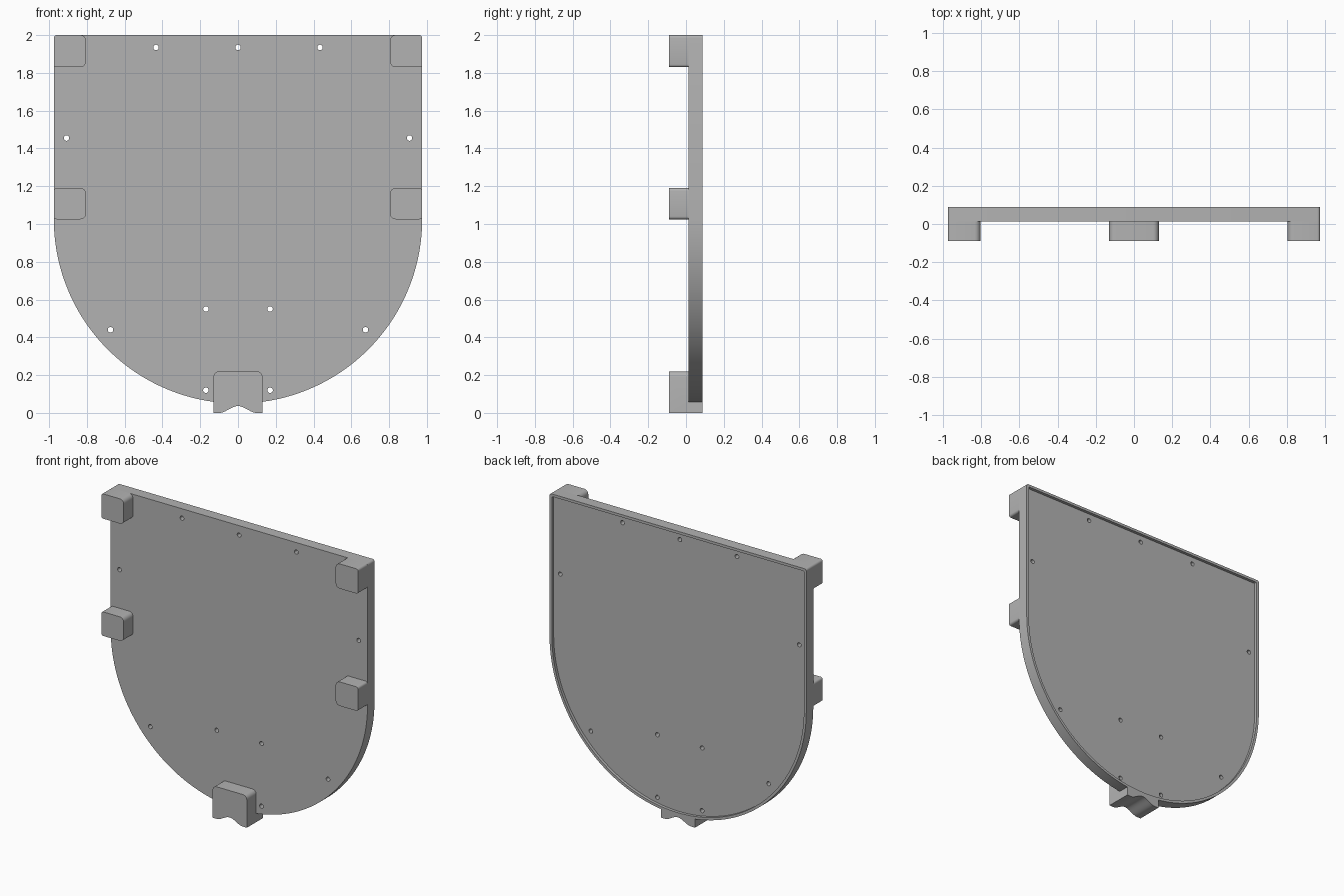
import bpy, bmesh, math

cube = bpy.data.objects.get("Cube")
if cube:
    bpy.data.objects.remove(cube, do_unlink=True)

grey = bpy.data.materials.new("plain grey")
grey.use_nodes = True
COLOUR = (0.45, 0.45, 0.45, 1)
grey.diffuse_color = COLOUR
grey.node_tree.nodes["Principled BSDF"].inputs["Base Color"].default_value = COLOUR

HALF, TOP, ARC_Z = 0.975, 2.0, 1.025      # plate outline
FRONT, FACE, BACK = -0.09, 0.012, 0.088   # depth levels


def arc(cx, cz, r, start, end, steps):
    """Points on an arc in the x-z plane, angles in degrees."""
    return [(cx + r * math.cos(math.radians(start + (end - start) * i / steps)),
             cz + r * math.sin(math.radians(start + (end - start) * i / steps)))
            for i in range(steps + 1)]


def extrude(name, outline, y0, y1):
    """Solid made from an x-z outline between two depths."""
    bm = bmesh.new()
    face = bm.faces.new([bm.verts.new((x, y0, z)) for x, z in outline])
    grown = bmesh.ops.extrude_face_region(bm, geom=[face])["geom"]
    bmesh.ops.translate(bm, vec=(0, y1 - y0, 0),
                        verts=[v for v in grown if isinstance(v, bmesh.types.BMVert)])
    bmesh.ops.recalc_face_normals(bm, faces=bm.faces[:])
    mesh = bpy.data.meshes.new(name)
    bm.to_mesh(mesh)
    bm.free()
    mesh.materials.append(grey)
    obj = bpy.data.objects.new(name, mesh)
    bpy.context.collection.objects.link(obj)
    return obj


def combine(target, tool, operation):
    """Apply a boolean and discard the tool."""
    mod = target.modifiers.new(operation, 'BOOLEAN')
    mod.operation, mod.solver, mod.object = operation, 'EXACT', tool
    bpy.context.view_layer.objects.active = target
    bpy.ops.object.modifier_apply(modifier=mod.name)
    bpy.data.objects.remove(tool, do_unlink=True)


def shield(inset, corner):
    """Square-topped, round-bottomed outline."""
    h, t = HALF - inset, TOP - inset
    return (arc(0, ARC_Z, h, 180, 360, 96)
            + arc(h - corner, t - corner, corner, 0, 90, 5)
            + arc(corner - h, t - corner, corner, 90, 180, 5))


def pad_outline(side, z0, z1):
    """Pad with soft inner corners and nearly square outer ones."""
    r, s, inner = 0.03, 0.015, 0.805
    pts = (arc(inner + r, z0 + r, r, 180, 270, 6)
           + arc(HALF - s, z0 + s, s, 270, 360, 4)
           + arc(HALF - s, z1 - s, s, 0, 90, 4)
           + arc(inner + r, z1 - r, r, 90, 180, 6))
    return [(side * x, z) for x, z in pts]


# Main plate
plate = extrude("back_plate", shield(0, 0.015), FACE, BACK)

# Bottom foot block with an arched underside
w, r, height, span = 0.13, 0.03, 0.22, 0.1
arch = [(-span + 2 * span * i / 24,
         0.018 * (1 - math.cos(math.pi * i / 12))) for i in range(25)]
foot = extrude("foot", [(-w, 0)] + arch + [(w, 0)]
               + arc(w - r, height - r, r, 0, 90, 6)
               + arc(r - w, height - r, r, 90, 180, 6), FRONT, BACK)
combine(plate, foot, 'UNION')

# Shallow recess in the back, leaving a thin rim
combine(plate, extrude("recess", shield(0.018, 0.008), BACK - 0.02, BACK + 0.1), 'DIFFERENCE')

# Screw holes
holes = [(0, 1.935)] + [(s * x, z) for s in (-1, 1) for x, z in
         ((0.434, 1.935), (0.908, 1.455), (0.675, 0.44), (0.17, 0.55), (0.17, 0.12))]
for x, z in holes:
    combine(plate, extrude("hole", arc(x, z, 0.0145, 0, 345, 23), -0.2, 0.2), 'DIFFERENCE')

# Standoff pads on both sides
parts = [plate]
for side, label in ((-1, "right"), (1, "left")):
    for level, z0, z1 in (("upper", 1.83, TOP), ("lower", 1.025, 1.19)):
        parts.append(extrude(f"{level}_{label}_pad", pad_outline(side, z0, z1), FRONT, FACE))

# Smooth curves with sharp edges kept
bpy.ops.object.select_all(action='DESELECT')
for obj in parts:
    obj.select_set(True)
bpy.context.view_layer.objects.active = plate
bpy.ops.object.shade_smooth_by_angle(angle=math.radians(30))
